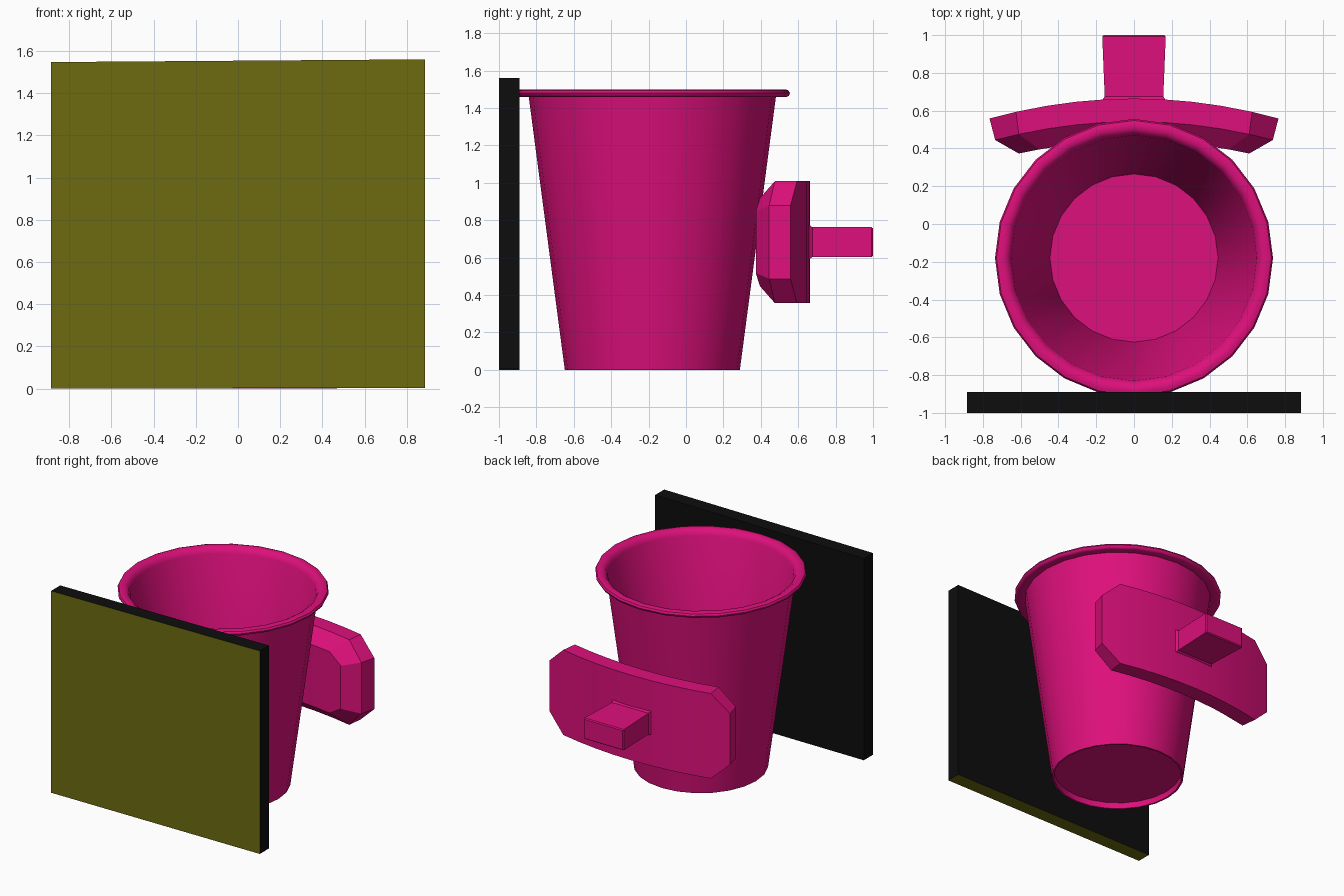
import bpy, bmesh, math

cube = bpy.data.objects.get("Cube")
if cube:
    bpy.data.objects.remove(cube, do_unlink=True)


def material(name, rgb):
    m = bpy.data.materials.new(name)
    m.use_nodes = True
    m.diffuse_color = (*rgb, 1)
    bsdf = next(n for n in m.node_tree.nodes if n.type == 'BSDF_PRINCIPLED')
    bsdf.inputs["Base Color"].default_value = (*rgb, 1)
    return m


PINK = material("hot pink", (0.73, 0.005, 0.20))
OLIVE = material("olive", (0.15, 0.147, 0.005))
BLACK = material("black", (0.004, 0.004, 0.004))


def finish(name, bm, mats, smooth=None):
    bmesh.ops.recalc_face_normals(bm, faces=bm.faces)
    mesh = bpy.data.meshes.new(name)
    bm.to_mesh(mesh)
    bm.free()
    for m in mats:
        mesh.materials.append(m)
    ob = bpy.data.objects.new(name, mesh)
    bpy.context.collection.objects.link(ob)
    if smooth:
        bpy.ops.object.select_all(action='DESELECT')
        ob.select_set(True)
        bpy.context.view_layer.objects.active = ob
        bpy.ops.object.shade_smooth_by_angle(angle=math.radians(smooth))
    return ob


def loft(bm, rings):
    """Bridge closed rings of points, capping neither end."""
    vs = [[bm.verts.new(p) for p in ring] for ring in rings]
    n = len(vs[0])
    for a, b in zip(vs, vs[1:]):
        for i in range(n):
            j = (i + 1) % n
            bm.faces.new((a[i], a[j], b[j], b[i]))
    return vs


# Cup: recessed base, tapered wall, rolled rim, inner wall, floor
SEG, CUP_Y = 24, -0.18
profile = [(0.452, 0.045), (0.455, 0.0), (0.468, 0.0), (0.661, 1.462),
           (0.715, 1.458), (0.730, 1.466), (0.736, 1.48), (0.728, 1.494),
           (0.710, 1.50), (0.685, 1.498), (0.664, 1.485), (0.650, 1.455),
           (0.445, 0.06)]
bm = bmesh.new()
rings = [[(r * math.cos(math.tau * i / SEG), CUP_Y + r * math.sin(math.tau * i / SEG), z)
          for i in range(SEG)] for r, z in profile]
vs = loft(bm, rings)
bm.faces.new(vs[0])
bm.faces.new(vs[-1])
finish("cup", bm, [PINK], 40)

# Curved handle plate: octagonal outline, chamfered toward the cup
PLATE_Z, COLS = 0.683, 8


def plate_ring(y0, hx, hz, cut_x, cut_z):
    inner = hx - cut_x
    cols = [(-hx, hz - cut_z)]
    cols += [(-inner + 2 * inner * i / COLS, hz) for i in range(COLS + 1)]
    cols += [(hx, hz - cut_z)]
    y = lambda x: y0 - 0.18 * x * x
    top = [(x, y(x), PLATE_Z + h) for x, h in cols]
    bottom = [(x, y(x), PLATE_Z - h) for x, h in reversed(cols)]
    return top + bottom


bm = bmesh.new()
vs = loft(bm, [plate_ring(0.44, 0.61, 0.235, 0.11, 0.07),
               plate_ring(0.542, 0.735, 0.326, 0.125, 0.13),
               plate_ring(0.664, 0.765, 0.326, 0.14, 0.13)])
for ring in (vs[0], vs[-1]):
    n = len(ring)
    for i in range(n // 2 - 1):
        bm.faces.new((ring[i], ring[i + 1], ring[n - 2 - i], ring[n - 1 - i]))
finish("handle_plate", bm, [PINK], 20)

# Handle stub: flared foot, slightly wider at its free end
bm = bmesh.new()
stub = [(0.64, 0.17, 0.095), (0.657, 0.167, 0.093), (0.675, 0.155, 0.08),
        (0.992, 0.168, 0.08), (1.0, 0.161, 0.073)]
vs = loft(bm, [[(sx * hx, y, 0.683 + sz * hz)
                for sx, sz in ((-1, -1), (1, -1), (1, 1), (-1, 1))]
               for y, hx, hz in stub])
bm.faces.new(vs[0])
bm.faces.new(vs[-1])
finish("handle_stub", bm, [PINK])

# Front board: olive front and underside, black elsewhere
bm = bmesh.new()
bmesh.ops.create_cube(bm, size=1)
for v in bm.verts:
    x = 0.885 if v.co.x > 0 else -0.885
    y = -0.89 if v.co.y > 0 else -1.0
    if v.co.z > 0:
        z = 1.56 if x > 0 else 1.547
    else:
        z = 0.004 if x > 0 else 0.0
    v.co = (x, y, z)
bm.normal_update()
for f in bm.faces:
    f.material_index = 1 if f.normal.y < -0.5 or f.normal.z < -0.5 else 0
finish("front_board", bm, [BLACK, OLIVE])
